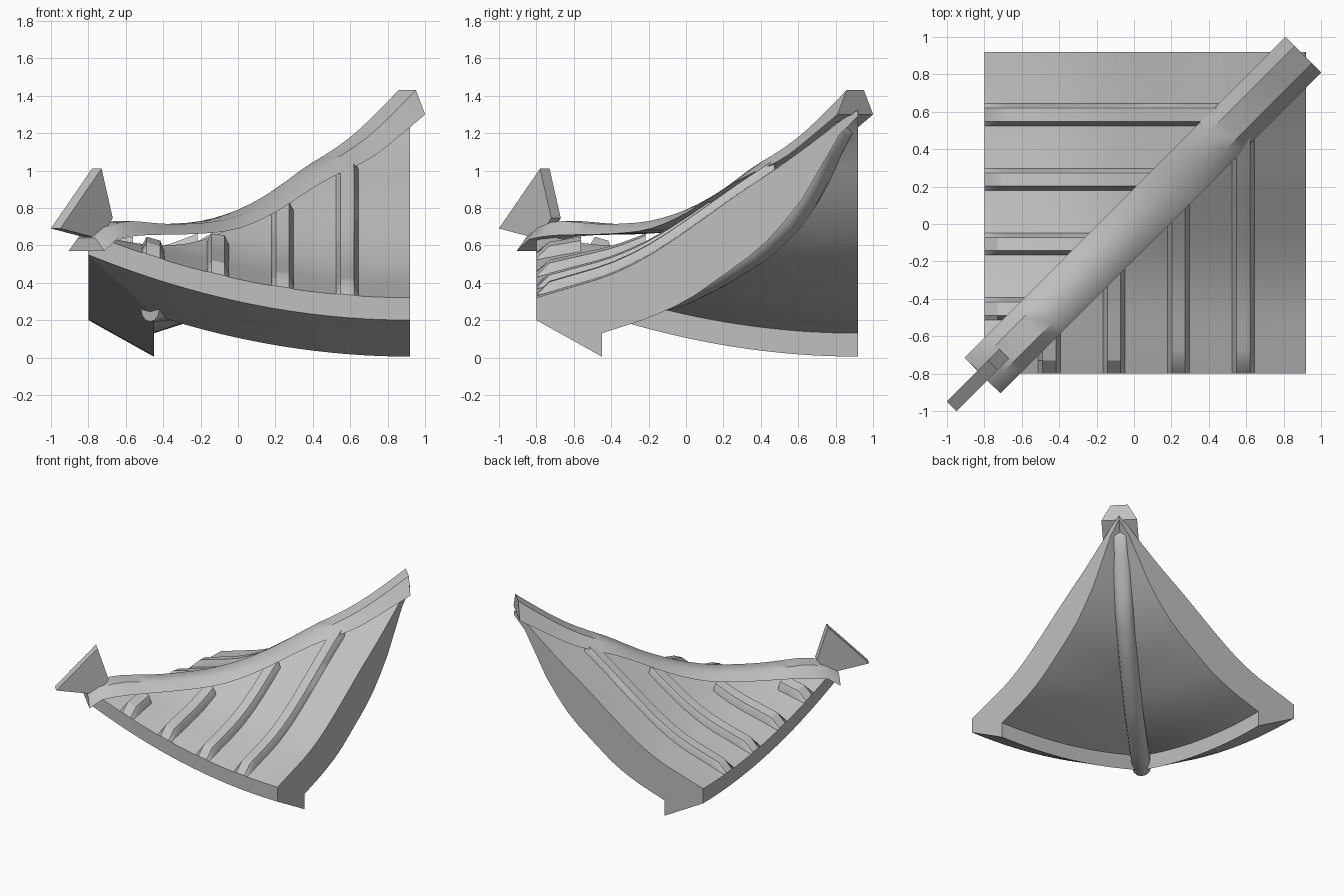
import bpy, bmesh, math

cube = bpy.data.objects.get("Cube")
if cube:
    bpy.data.objects.remove(cube, do_unlink=True)

grey = bpy.data.materials.new("stone grey")
grey.use_nodes = True
grey.diffuse_color = (0.53, 0.53, 0.53, 1)
grey.node_tree.nodes["Principled BSDF"].inputs["Base Color"].default_value = (0.53, 0.53, 0.53, 1)

LOW, HIGH = -0.8, 0.92


def lerp(table, s):
    """Linear reading of a short (position, value) table."""
    for (a, u), (b, v) in zip(table, table[1:]):
        if s <= b:
            return u + (v - u) * max(0, (s - a) / (b - a))
    return table[-1][1]


def smooth(table, s, r=0.07):
    return sum(lerp(table, s + r * k) for k in (-1, -0.5, 0, 0.5, 1)) / 5


def steps(a, b, n):
    return [a + (b - a) * i / n for i in range(n + 1)]


def lift(x):
    """Eaves sweep up towards the corner."""
    return 0.35 * ((HIGH - x) / (HIGH - LOW)) ** 2


TOP = [(-0.8, 0.32), (-0.4, 0.44), (-0.2, 0.54), (0, 0.675), (0.3, 0.89),
       (0.5, 1.02), (0.73, 1.19), (0.92, 1.34)]
FADE = [(-0.8, 1), (-0.4, 0.76), (-0.2, 0.55), (0, 0.36), (0.3, 0.2), (0.92, 0)]
UNDER = [(-0.45, 0.13), (-0.2, 0.21), (0, 0.3), (0.2, 0.44), (0.4, 0.585),
         (0.6, 0.81), (0.82, 1.19), (0.92, 1.29)]


def roof_top(x, y):
    """Height of the tiled surface; the corner sweep fades inland."""
    base = lerp(TOP, y) if y in (LOW, HIGH) else smooth(TOP, y)
    return base + lift(x) * smooth(FADE, y)


def make(name, verts, faces, angle=30):
    me = bpy.data.meshes.new(name)
    me.from_pydata(verts, [], faces)
    bm = bmesh.new()
    bm.from_mesh(me)
    bmesh.ops.remove_doubles(bm, verts=bm.verts, dist=0.0002)
    bmesh.ops.recalc_face_normals(bm, faces=bm.faces)
    bm.to_mesh(me)
    bm.free()
    me.materials.append(grey)
    ob = bpy.data.objects.new(name, me)
    bpy.context.collection.objects.link(ob)
    bpy.ops.object.select_all(action="DESELECT")
    ob.select_set(True)
    bpy.context.view_layer.objects.active = ob
    bpy.ops.object.shade_smooth_by_angle(angle=math.radians(angle))


def loft(name, rings, first_cap=True, angle=30):
    n = len(rings[0])
    verts = [p for ring in rings for p in ring]
    faces = [(i * n + j, i * n + (j + 1) % n, (i + 1) * n + (j + 1) % n, (i + 1) * n + j)
             for i in range(len(rings) - 1) for j in range(n)]
    if first_cap:
        faces.append(tuple(range(n)))
    faces.append(tuple(range(len(verts) - n, len(verts))))
    make(name, verts, faces, angle)


def both_sides(name, rings, first_cap=True):
    """Build a part on the front slope and its mirror across the diagonal."""
    loft("front_" + name, rings, first_cap)
    loft("side_" + name, [[(y, x, z) for x, y, z in r] for r in rings], first_cap)


# Two thick roof slopes: a closed profile swept from the diagonal to the cut end
under = [(y, lerp(UNDER, y)) for y in reversed(steps(-0.45, HIGH, 14))]
under += [(-0.45, 0.005), (LOW, 0.2)]
rings = []
for t in steps(0, 1, 16):
    def along(y):
        return y + (HIGH - y) * t
    ring = [(along(y), y, roof_top(along(y), y)) for y in steps(LOW, HIGH, 20)]
    ring += [(along(y), y, z + lift(along(y))) for y, z in under]
    rings.append(ring)
both_sides("roof_slope", rings, False)

# Tile ribs running up each slope and ending under the ridge
for k in range(4):
    cx = -0.452 + 0.345 * k
    rings = []
    for y in [LOW, LOW + 0.07] + steps(LOW + 0.13, cx - 0.11, 12):
        h = 0.05 * min(1, (y - LOW) / 0.07)
        rings.append([(cx + dx, y, roof_top(cx + dx, y) + dz) for dx, dz in
                      ((-0.06, -0.03), (-0.06, 0.003), (-0.036, h + 0.003),
                       (0.036, h + 0.003), (0.06, 0.003), (0.06, -0.03))])
    both_sides("rib_%d" % (k + 1), rings)


def across(s, w, z):
    """Point at diagonal position s, offset w sideways."""
    return (s + w * math.sqrt(0.5), s - w * math.sqrt(0.5), z)


# Ridge beam along the diagonal
BOTTOM = [(-0.81, 0.57), (-0.73, 0.645), (-0.6, 0.655), (-0.3, 0.66), (-0.1, 0.68),
          (0.1, 0.77), (0.3, 0.905), (0.4, 0.965), (0.62, 1.06), (0.905, 1.3)]
CREST = [(-0.81, 0.64), (-0.7, 0.735), (-0.6, 0.73), (-0.4, 0.71), (-0.15, 0.725),
         (0.045, 0.785), (0.245, 0.895), (0.4, 1.02), (0.56, 1.11), (0.7, 1.22), (0.905, 1.43)]
rings = []
for i, s in enumerate(steps(-0.81, 0.905, 26)):
    read = lerp if i in (0, 1, 26) else smooth
    b, c = read(BOTTOM, s), read(CREST, s)
    rings.append([across(s, w, z) for w, z in
                  ((-0.135, b), (-0.065, c), (0.065, c), (0.135, b))])
loft("ridge_beam", rings, angle=40)

# Rounded hip rafter beneath the ridge
RAFTER = [(-0.47, 0.19), (-0.3, 0.2), (0, 0.28), (0.2, 0.38), (0.42, 0.52),
          (0.6, 0.69), (0.72, 0.89), (0.86, 1.21)]
rings = []
for s in steps(-0.47, 0.86, 20):
    z = smooth(RAFTER, s, 0.04)
    rings.append([across(s, 0.07 * math.cos(a), z + 0.07 - 0.07 * math.sin(a))
                  for a in steps(0, math.pi, 6)] +
                 [across(s, -0.07, z + 0.12), across(s, 0.07, z + 0.12)])
loft("hip_rafter", rings, angle=40)

# Flared finial plate standing on the low end of the ridge
outline = [(-0.975, 0.69), (-0.755, 1.01), (-0.695, 0.745), (-0.765, 0.635)]
loft("corner_finial", [[across(s, w, z) for s, z in outline] for w in (-0.036, 0.036)])
